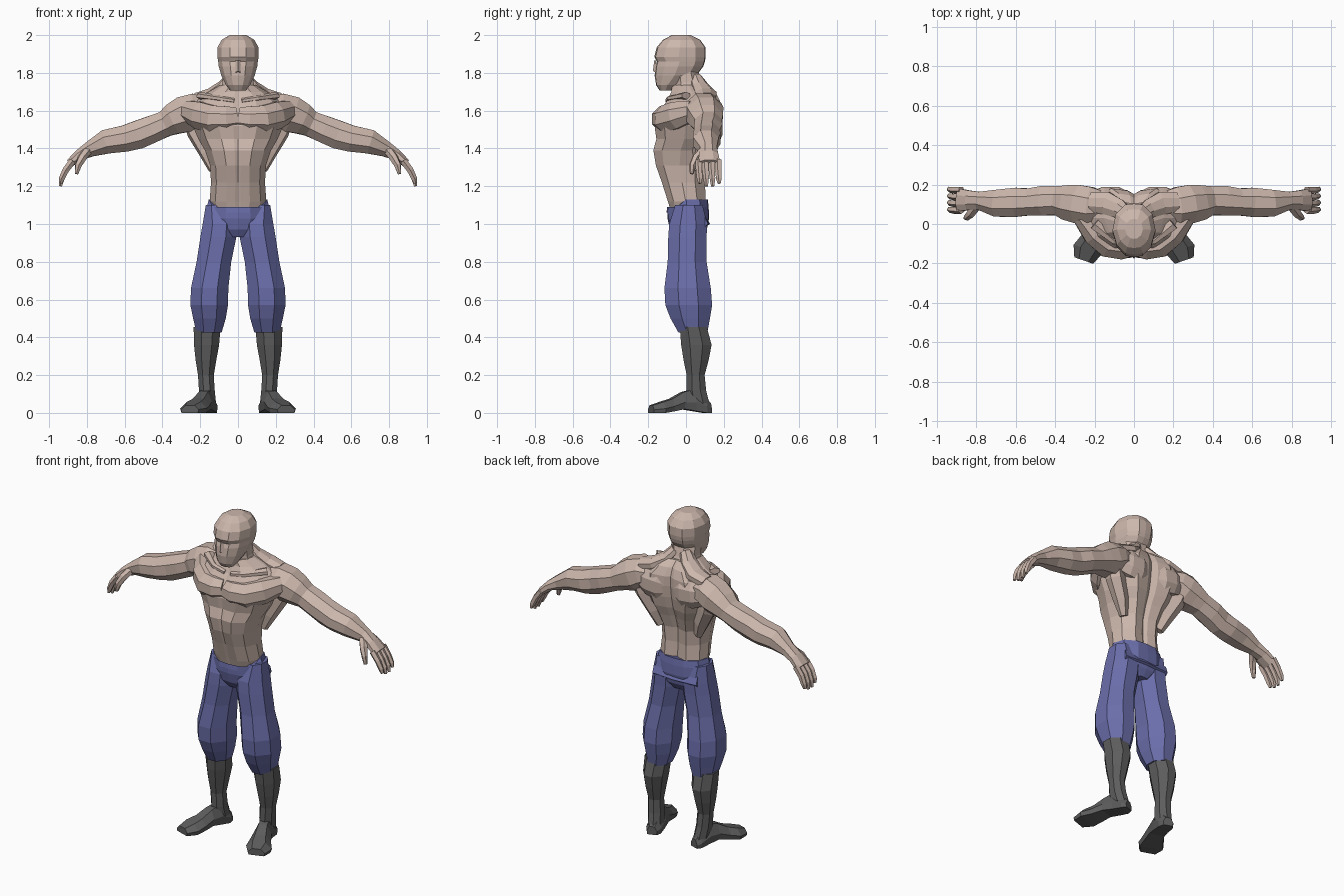
import bpy, bmesh, math
from mathutils import Vector


def material(name, rgb):
    m = bpy.data.materials.new(name)
    m.diffuse_color = (*rgb, 1)
    return m


SKIN = material("skin", (0.60, 0.47, 0.41))
BLUE = material("trouser blue", (0.145, 0.155, 0.40))
GREY = material("boot grey", (0.11, 0.11, 0.11))


def loft(name, rings, mat, mirror=False):
    """Skin a list of equal-length point rings, cap both ends, keep faces flat."""
    bm = bmesh.new()
    loops = [[bm.verts.new(p) for p in ring] for ring in rings]
    n = len(loops[0])
    for a, b in zip(loops, loops[1:]):
        for i in range(n):
            j = (i + 1) % n
            bm.faces.new((a[i], a[j], b[j], b[i]))
    bm.faces.new(loops[0])
    bm.faces.new(loops[-1])
    bmesh.ops.recalc_face_normals(bm, faces=bm.faces)
    me = bpy.data.meshes.new(name)
    bm.to_mesh(me)
    bm.free()
    me.materials.append(mat)
    ob = bpy.data.objects.new(name, me)
    bpy.context.collection.objects.link(ob)
    if mirror:
        mod = ob.modifiers.new("mirror", 'MIRROR')
        mod.use_mirror_merge = False
    return ob


def level(section, z, x0, x1, yf, yb, lift=None):
    """Horizontal ring: unit section scaled into the box x0..x1, yf..yb."""
    cx, hx, cy, hy = (x0 + x1) / 2, (x1 - x0) / 2, (yf + yb) / 2, (yb - yf) / 2
    return [(cx + u * hx, cy + v * hy, z + (lift(u, v) if lift else 0)) for u, v in section]


def tube(name, path, mat, sides=8, mirror=True):
    """Loft ellipses square to a path of (x, y, z, flat radius, upright radius)."""
    pts = [Vector(p[:3]) for p in path]
    rings = []
    for i, p in enumerate(path):
        d = (pts[min(i + 1, len(pts) - 1)] - pts[max(i - 1, 0)]).normalized()
        u = Vector((0, 0, 1)).cross(d).normalized()
        v = d.cross(u)
        rings.append([pts[i] + u * p[3] * math.cos(a) + v * p[4] * math.sin(a)
                      for a in (math.tau * (k + 0.5) / sides for k in range(sides))])
    k = 1 / math.cos(math.pi / sides)
    rings = [[c + (q - c) * (1 + (k - 1) * 0.6) for q in r] for c, r in zip(pts, rings)]
    return loft(name, rings, mat, mirror)


def symmetric(half):
    """Complete a half section whose first and last points lie on the middle."""
    return half + [(-u, v) for u, v in half[-2:0:-1]]


# Sections: torso has grooves at the breastbone and spine, head has a flat face
TORSO = symmetric([(0, -.93), (.1, -.97), (.42, -.98), (.8, -.68), (1, -.05),
                   (.9, .55), (.5, 1), (.14, .92), (0, .8)])
HEAD = symmetric([(0, -1), (.4, -.95), (.8, -.62), (1, -.05), (.85, .6), (.4, .97), (0, 1)])
LIMB = [(math.cos(a) * 1.05, math.sin(a) * 1.05) for a in
        (math.tau * (k + 0.5) / 8 for k in range(8))]

# Torso from the hips to the base of the neck: z, half width, front, back
torso = [(1.03, .12, -.07, .09), (1.12, .15, -.098, .105), (1.22, .143, -.13, .1),
         (1.31, .148, -.162, .108), (1.39, .175, -.176, .135), (1.45, .21, -.16, .16),
         (1.52, .24, -.17, .178), (1.59, .25, -.15, .185), (1.65, .225, -.105, .18),
         (1.70, .155, -.08, .155), (1.735, .095, -.075, .11)]
loft("torso", [level(TORSO, z, -w, w, f, b) for z, w, f, b in torso], SKIN)

# Neck
neck = [(1.69, .1, -.075, .11), (1.75, .085, -.075, .085), (1.84, .08, -.08, .06)]
loft("neck", [level(LIMB, z, -w, w, f, b) for z, w, f, b in neck], SKIN)

# Head from chin to crown
head = [(1.708, .042, -.14, -.075), (1.735, .064, -.158, -.03), (1.785, .088, -.166, .055),
        (1.835, .102, -.162, .092), (1.86, .105, -.154, .1), (1.885, .109, -.168, .104),
        (1.935, .109, -.155, .103), (1.975, .086, -.122, .075), (2.0, .045, -.075, .025)]
loft("head", [level(HEAD, z, -w, w, f, b) for z, w, f, b in head], SKIN)
loft("nose", [[(-.012, -.158, 1.865), (.012, -.158, 1.865), (0, -.168, 1.865)],
              [(-.02, -.158, 1.8), (.02, -.158, 1.8), (0, -.175, 1.81)]], SKIN)

# Chest, back and shoulder muscles
tube("chest_muscles", [(.008, -.105, 1.56, .06, .06), (.06, -.112, 1.555, .07, .07),
                       (.13, -.1, 1.555, .072, .075), (.2, -.045, 1.575, .065, .075),
                       (.27, .04, 1.60, .045, .055)], SKIN)
tube("trapezius_muscles", [(.035, .05, 1.775, .035, .03), (.075, .075, 1.725, .05, .035),
                           (.14, .105, 1.685, .06, .035), (.22, .11, 1.66, .05, .035)], SKIN)
tube("shoulder_blades", [(.03, .145, 1.57, .02, .06), (.08, .145, 1.575, .045, .09),
                         (.15, .14, 1.58, .05, .085), (.24, .115, 1.59, .04, .06)], SKIN)
tube("side_back_muscles", [(.24, .105, 1.56, .05, .05), (.215, .095, 1.49, .05, .055),
                           (.16, .075, 1.38, .04, .045), (.125, .06, 1.29, .02, .03)], SKIN, 6)
tube("collar_bones", [(.02, -.095, 1.652, .015, .012), (.1, -.085, 1.665, .018, .014),
                      (.2, .0, 1.68, .03, .018)], SKIN, 6)

# Arms from shoulder to knuckles
tube("arms", [(.16, .09, 1.61, .08, .065), (.22, .09, 1.605, .1, .09),
              (.28, .1, 1.58, .1, .1), (.34, .108, 1.555, .09, .085),
              (.385, .118, 1.53, .075, .07), (.46, .118, 1.5, .077, .074),
              (.53, .112, 1.472, .07, .077), (.60, .11, 1.452, .076, .072),
              (.70, .105, 1.435, .07, .066), (.785, .118, 1.395, .046, .042),
              (.84, .12, 1.365, .052, .03), (.89, .122, 1.322, .06, .022)], SKIN)

# Fingers and thumbs
for i, name in enumerate(("index", "middle", "ring", "little")):
    y = .07 + .034 * i
    tip = 1.215 if i in (0, 3) else 1.2
    tube(name + "_fingers", [(.875, y, 1.335, .017, .017), (.912, y, 1.285, .016, .016),
                             (.933, y + .003, 1.24, .014, .014),
                             (.94, y + .004, tip, .008, .008)], SKIN, 5)
tube("thumbs", [(.80, .09, 1.385, .025, .022), (.825, .055, 1.35, .022, .022),
                (.845, .035, 1.31, .016, .018), (.855, .03, 1.265, .009, .009)], SKIN, 6)


# Trouser waist dips at the front, rises over the hips
def dip(u, v):
    return -.07 * max(0, min(1, -v * 1.6 - .2))


hips = [(.93, .06, -.06, .085), (.97, .13, -.085, .11), (1.03, .168, -.098, .122),
        (1.09, .165, -.1, .12)]
loft("trouser_hips", [level(HEAD, z, -w, w, f, b) for z, w, f, b in hips]
     + [level(HEAD, 1.13, -.155, .155, -.103, .115, dip)], BLUE)

# Trouser legs: z, inner, outer, front, back
legs = [(1.10, .07, .172, -.06, .09), (1.0, .005, .19, -.092, .115),
        (.93, .006, .202, -.097, .112), (.8, .033, .222, -.1, .112),
        (.66, .048, .252, -.118, .135), (.57, .05, .255, -.113, .142),
        (.5, .062, .24, -.085, .13), (.425, .085, .222, -.042, .115)]
loft("trouser_legs", [level(LIMB, *r) for r in legs], BLUE, True)
# Seat fold across the back of the trousers
loft("trouser_seat_fold", [[(x, .10, .985), (x, .128 - abs(x) * .08, 1.0), (x, .1, 1.045)]
                           for x in (-.15, -.08, 0, .08, .15)], BLUE)

# Boot shafts
shaft = [(.455, .09, .237, -.035, .112), (.36, .098, .235, -.028, .138),
         (.28, .113, .226, -.015, .122), (.2, .127, .213, .002, .1),
         (.12, .122, .208, .0, .108), (.05, .115, .2, .01, .125)]
loft("boot_shafts", [level(LIMB, *r) for r in shaft], GREY, True)

# Boot feet turned outward: x, y, half width, height, sole lift
feet = [(.145, .128, .03, .05, 0), (.15, .1, .045, .08, 0), (.165, .04, .047, .125, .01),
        (.185, -.02, .05, .11, .02), (.21, -.08, .062, .075, .008),
        (.235, -.13, .075, .058, 0), (.255, -.185, .05, .04, 0)]
d = Vector((.95, .33, 0))
rings = []
for x, y, w, h, s in feet:
    c = Vector((x, y, 0))
    rings.append([c + d * w * u + Vector((0, 0, s + (h - s) * v)) for u, v in
                  [(-.9, 0), (.9, 0), (1, .4), (.5, 1), (-.5, 1), (-1, .45)]])
loft("boot_feet", rings, GREY, True)
